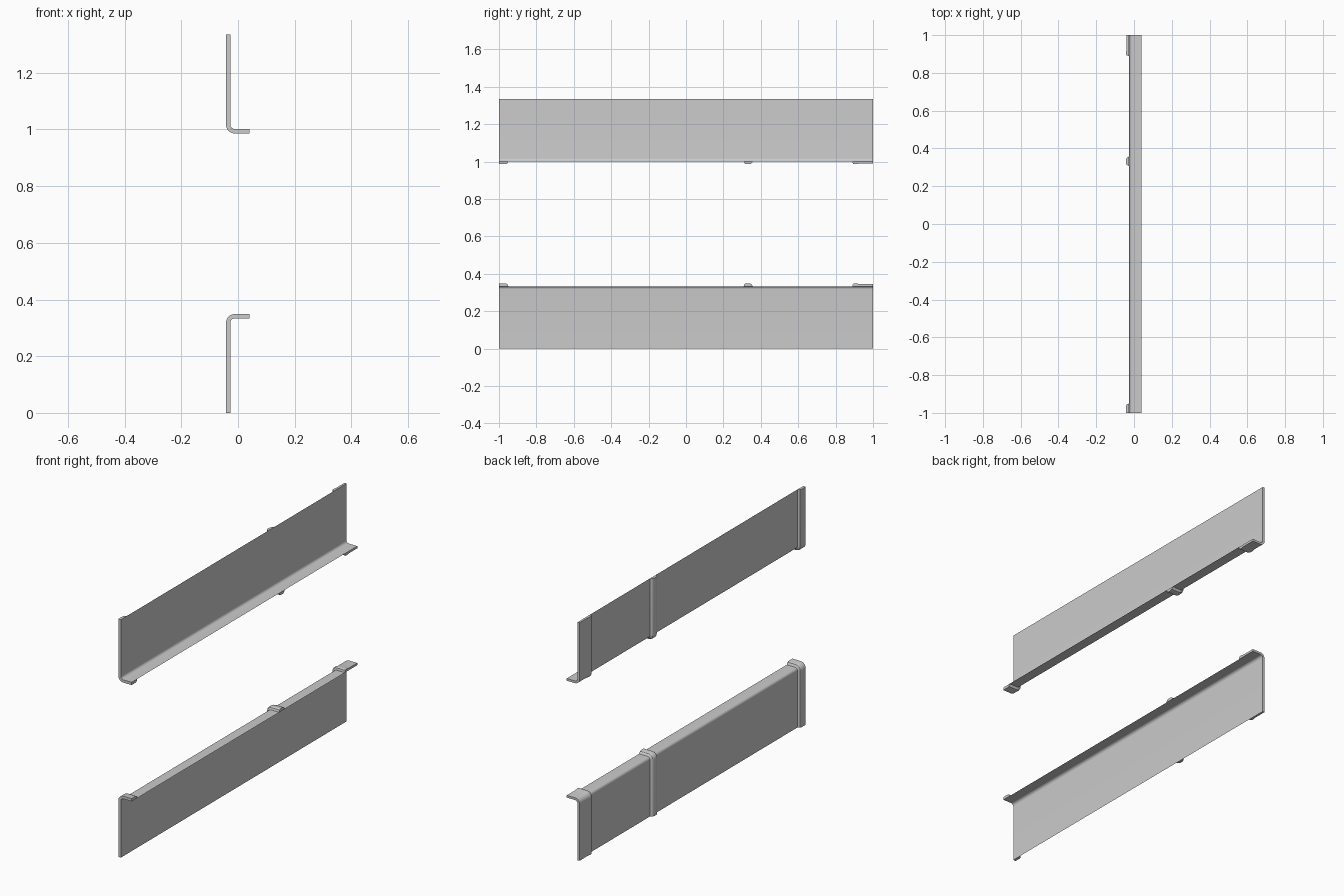
import bpy, bmesh, math

if "Cube" in bpy.data.objects:
    bpy.data.objects.remove(bpy.data.objects["Cube"])

X_WALL, X_TIP, Z_TOP, R = -0.027, 0.04, 0.3335, 0.016
TOTAL = 1.335


def l_path(d):
    """L-shaped section (wall, rounded corner, flange) pushed outward by d."""
    pts = [(X_WALL - d, 0.0)]
    for i in range(9):
        a = math.pi - math.pi / 2 * i / 8
        pts.append((X_WALL + R + (R + d) * math.cos(a),
                    Z_TOP - R + (R + d) * math.sin(a)))
    pts.append((X_TIP, Z_TOP + d))
    return pts


def sweep(name, stations, upper, caps):
    """Skin the L section through (y, offset) stations."""
    bm = bmesh.new()
    rows = []
    for y, d in stations:
        rows.append([bm.verts.new((x, y, TOTAL - z if upper else z))
                     for x, z in l_path(d)])
    for a, b in zip(rows, rows[1:]):
        for i in range(len(a) - 1):
            f = (a[i], a[i + 1], b[i + 1], b[i])
            bm.faces.new(f if upper else f[::-1])
    if caps:
        # close the wall foot and the flange tip
        for k, flip in ((0, False), (-1, True)):
            f = [r[k] for r in rows]
            bm.faces.new(f[::-1] if flip != upper else f)
        bmesh.ops.recalc_face_normals(bm, faces=bm.faces)
    me = bpy.data.meshes.new(name)
    bm.to_mesh(me)
    bm.free()
    me.shade_smooth()
    me.set_sharp_from_angle(angle=math.radians(30))
    ob = bpy.data.objects.new(name, me)
    bpy.context.collection.objects.link(ob)
    return ob


H = 0.0155
RIBS = {
    # end rib, middle rib, and stepped overlap lip: (y, height) profiles
    "end_rib": [(-1, 0), (-1, H), (-0.965, H), (-0.956, H * 0.8), (-0.95, 0)],
    "middle_rib": [(0.308, 0), (0.312, H * 0.7), (0.320, H), (0.340, H),
                   (0.350, H * 0.75), (0.358, 0)],
    "overlap_lip": [(0.89, 0), (0.892, H * 0.8), (0.898, H), (0.908, H),
                    (0.925, H * 0.8), (1, H * 0.8), (1, 0)],
}

# lower panel and its upside-down copy above
for side, upper in (("lower", False), ("upper", True)):
    sweep(side + "_panel", [(-1, 0), (1, 0)], upper, False)
    for part, profile in RIBS.items():
        sweep(side + "_" + part, profile, upper, True)
